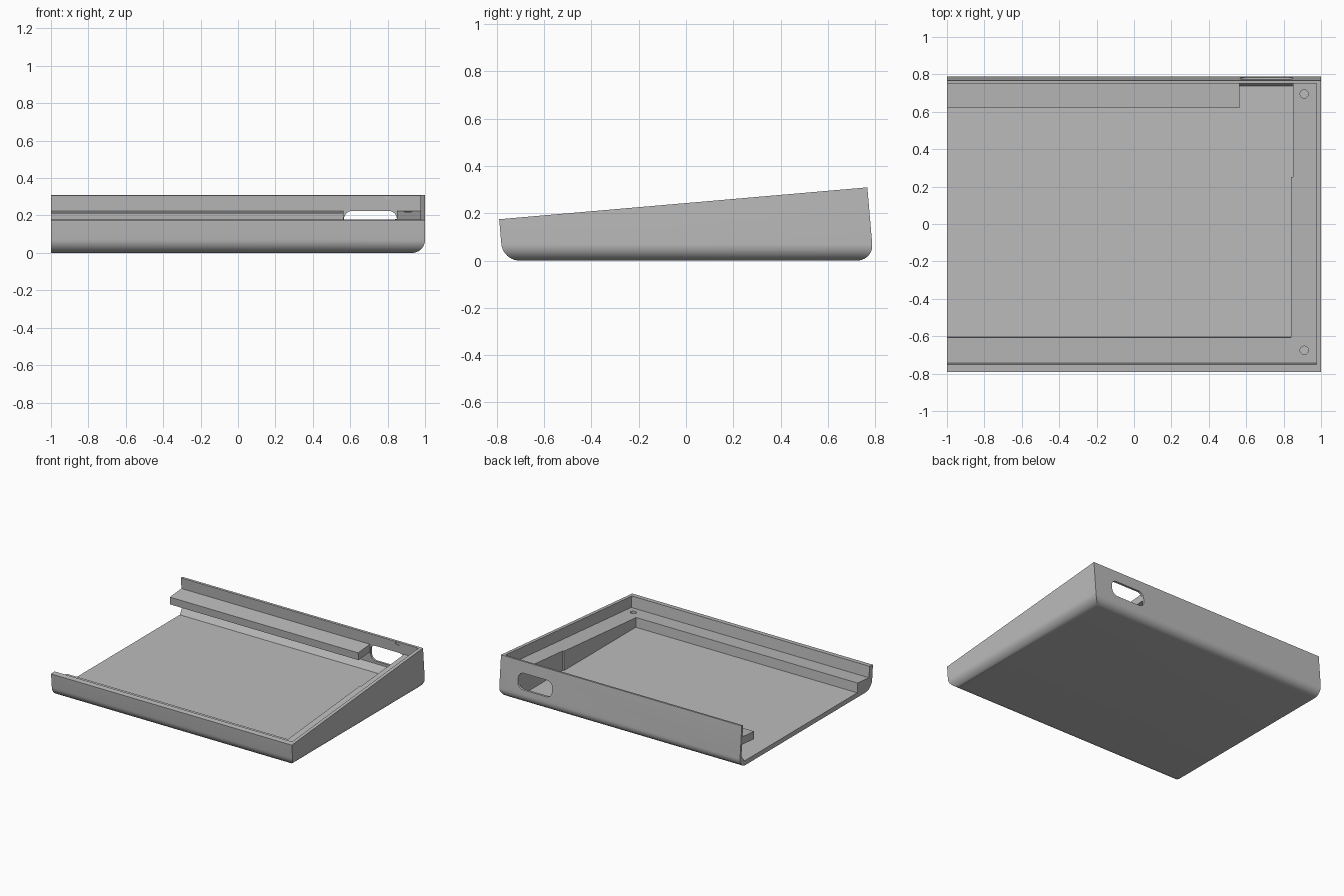
import bpy, bmesh, math
from mathutils import Vector

if "Cube" in bpy.data.objects:
    bpy.data.objects.remove(bpy.data.objects["Cube"])

SLOPE = 0.0865      # tilt of the top rim
LEDGE = 0.083       # ledge depth below the rim
FLOOR = 0.035

grey = bpy.data.materials.new("grey plastic")
grey.diffuse_color = (0.5, 0.5, 0.5, 1)
grey.use_nodes = True
grey.node_tree.nodes["Principled BSDF"].inputs["Base Color"].default_value = grey.diffuse_color


def at(y, d):
    """Point (y, z) lying d below the sloped rim, square to it."""
    return (y + SLOPE * d, 0.243 + SLOPE * y - d)


def prism(name, pts, a, b, axis="x"):
    """Extrude a 2D profile from a to b: (y, z) along x, (x, z) along y or (x, y) along z."""
    place = {"x": lambda p, t: (t, p[0], p[1]),
             "y": lambda p, t: (p[0], t, p[1]),
             "z": lambda p, t: (p[0], p[1], t)}[axis]
    bm = bmesh.new()
    face = bm.faces.new([bm.verts.new(place(p, a)) for p in pts])
    ext = bmesh.ops.extrude_face_region(bm, geom=[face])
    shift = Vector(place((0, 0), b - a))
    bmesh.ops.translate(bm, vec=shift, verts=[v for v in ext["geom"] if isinstance(v, bmesh.types.BMVert)])
    bmesh.ops.recalc_face_normals(bm, faces=bm.faces)
    me = bpy.data.meshes.new(name)
    bm.to_mesh(me)
    bm.free()
    me.materials.append(grey)
    ob = bpy.data.objects.new(name, me)
    bpy.context.collection.objects.link(ob)
    return ob


def rounded(cx, cz, w, h, r, n=6):
    """Rounded rectangle outline."""
    pts = []
    for i, (sx, sz) in enumerate([(1, 1), (-1, 1), (-1, -1), (1, -1)]):
        for k in range(n + 1):
            t = math.pi / 2 * (i + k / n)
            pts.append((cx + sx * (w / 2 - r) + r * math.cos(t),
                        cz + sz * (h / 2 - r) + r * math.sin(t)))
    return pts


def cut(ob, cutter):
    mod = ob.modifiers.new("cut", "BOOLEAN")
    mod.operation, mod.solver, mod.object = "DIFFERENCE", "EXACT", cutter
    bpy.context.view_layer.objects.active = ob
    bpy.ops.object.modifier_apply(modifier=mod.name)
    bpy.data.objects.remove(cutter)


# Case shell: sloped block with rounded bottom edges on front, back and right
outer = [at(-0.79, 0), (-0.775, 0), (0.7935, 0), at(0.767, 0)]
case = prism("case_shell", outer, -1, 1)
bm = bmesh.new()
bm.from_mesh(case.data)
edges = [e for e in bm.edges if all(v.co.z < 0.001 for v in e.verts)
         and not all(v.co.x < -0.99 for v in e.verts)]
bmesh.ops.bevel(bm, geom=edges, offset=0.07, segments=10, profile=0.5, affect="EDGES")
bm.to_mesh(case.data)
bm.free()

# Upper recess down to the sloped ledge
cut(case, prism("recess", [at(-0.75, -0.1), at(-0.75, LEDGE), at(0.75, LEDGE), at(0.75, -0.1)], -1.1, 0.975))

# Deep cavity down to the flat floor, slightly wider towards the back
back = [(0.737, FLOOR), (0.7695, 0.085), at(0.75, 0.04)]
cut(case, prism("cavity", [at(-0.614, 0.04), (-0.604, FLOOR)] + back, -1.1, 0.84))
cut(case, prism("cavity_step", [(0.25, 0.22), (0.25, FLOOR)] + back, 0.7, 0.85))

# Connector opening and small latch recess in the back wall
cut(case, prism("opening", rounded(0.708, 0.165, 0.283, 0.12, 0.045), 0.71, 0.9, "y"))
cut(case, prism("latch", rounded(0.80, 0.295, 0.035, 0.02, 0.005, 3), 0.7, 0.758, "y"))

# Screw holes in the ledge corners
for y in (0.695, -0.675):
    z = at(y, LEDGE)[1]
    circle = [(0.91 + 0.022 * math.cos(k * math.pi / 12), y + 0.022 * math.sin(k * math.pi / 12)) for k in range(24)]
    cut(case, prism("screw_hole", circle, z - 0.05, z + 0.03, "z"))

# Support shelf along the back wall
shelf = prism("back_shelf", [at(0.612, LEDGE), at(0.757, LEDGE), at(0.757, 0.14), at(0.612, 0.14)], -1, 0.565)

for ob in (case, shelf):
    bpy.ops.object.select_all(action="DESELECT")
    ob.select_set(True)
    bpy.context.view_layer.objects.active = ob
    bpy.ops.object.shade_smooth_by_angle(angle=math.radians(30))
